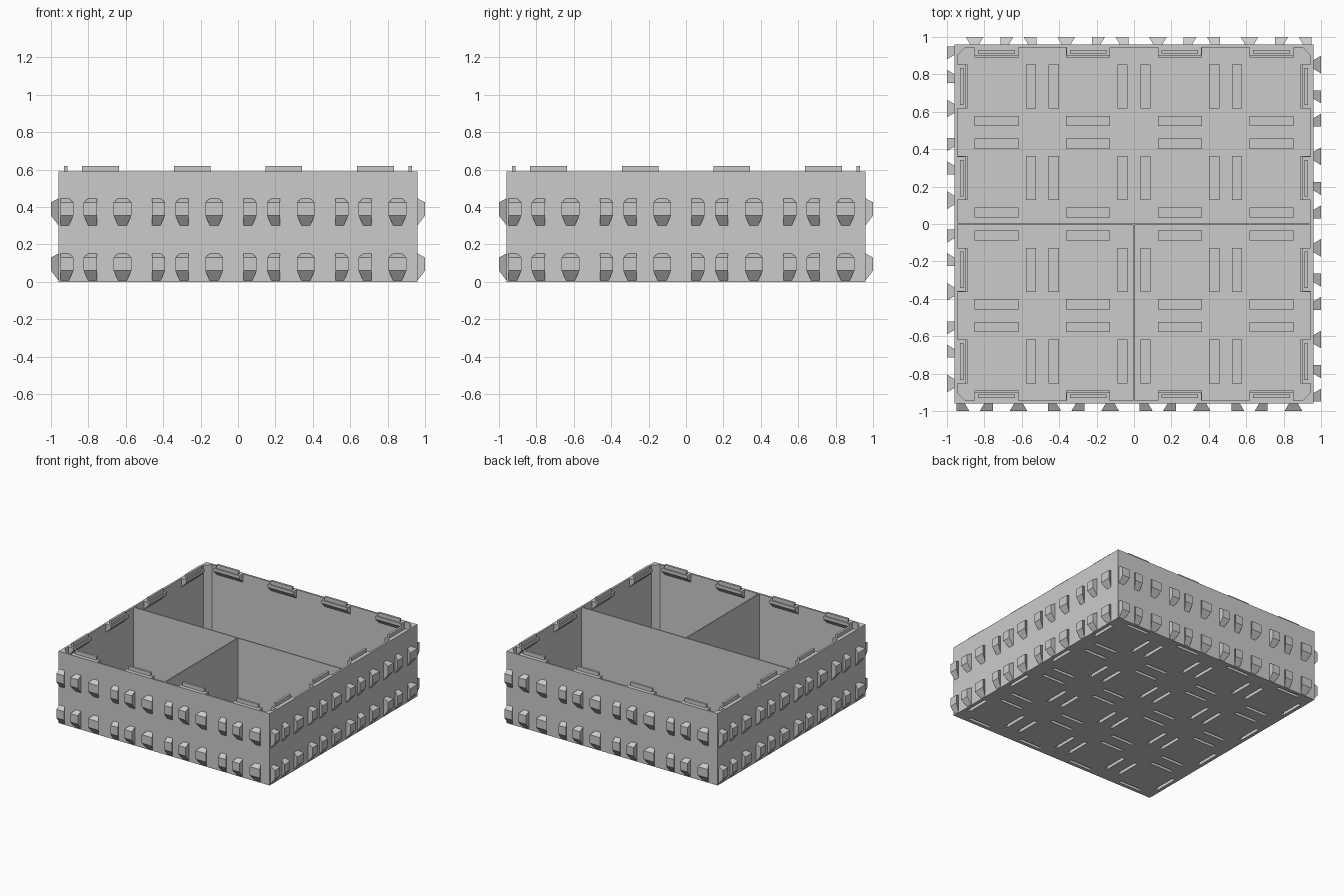
import bpy
import bmesh
from math import pi
from mathutils import Matrix, Vector

cube = bpy.data.objects.get("Cube")
if cube:
    bpy.data.objects.remove(cube, do_unlink=True)

grey = bpy.data.materials.new("plain grey")
grey.use_nodes = True
COLOUR = (0.6, 0.6, 0.6, 1)
grey.diffuse_color = COLOUR
grey.node_tree.nodes["Principled BSDF"].inputs["Base Color"].default_value = COLOUR

HALF, INNER, HEIGHT, FLOOR = 0.96, 0.945, 0.59, 0.015
CELLS = (-0.735, -0.245, 0.245, 0.735)
SLOT_OFFSET = 0.184


def add_prism(bm, bottom, top):
    """Solid between two matching loops of points."""
    lower = [bm.verts.new(p) for p in bottom]
    upper = [bm.verts.new(p) for p in top]
    n = len(lower)
    faces = [bm.faces.new(lower[::-1]), bm.faces.new(upper)]
    for i in range(n):
        j = (i + 1) % n
        faces.append(bm.faces.new((lower[i], lower[j], upper[j], upper[i])))
    bmesh.ops.recalc_face_normals(bm, faces=faces)


def add_box(bm, x0, x1, y0, y1, z0, z1):
    loop = ((x0, y0), (x1, y0), (x1, y1), (x0, y1))
    add_prism(bm, [(x, y, z0) for x, y in loop], [(x, y, z1) for x, y in loop])


def make_object(name, bm):
    mesh = bpy.data.meshes.new(name)
    bm.to_mesh(mesh)
    bm.free()
    mesh.materials.append(grey)
    obj = bpy.data.objects.new(name, mesh)
    bpy.context.collection.objects.link(obj)
    return obj


def combine(target, other, operation):
    """Apply a boolean and remove its helper."""
    other.hide_render = True
    mod = target.modifiers.new(operation.lower(), 'BOOLEAN')
    mod.operation = operation
    mod.solver = 'EXACT'
    mod.object = other
    bpy.context.view_layer.objects.active = target
    bpy.ops.object.modifier_apply(modifier=mod.name)
    bpy.data.objects.remove(other, do_unlink=True)


def four_sides(name, build):
    """Build the front part and turn a copy onto each side."""
    bm = bmesh.new()
    for turn in range(4):
        before = set(bm.verts)
        build(bm)
        new = [v for v in bm.verts if v not in before]
        bmesh.ops.rotate(bm, verts=new, cent=Vector(),
                         matrix=Matrix.Rotation(turn * pi / 2, 3, 'Z'))
    return make_object(name, bm)


def floor_boxes(name, length, width, z0, z1):
    """Four boxes round the centre of every grid cell."""
    bm = bmesh.new()
    a, b = length / 2, width / 2
    for cx in CELLS:
        for cy in CELLS:
            for s in (-SLOT_OFFSET, SLOT_OFFSET):
                add_box(bm, cx - a, cx + a, cy + s - b, cy + s + b, z0, z1)
                add_box(bm, cx + s - b, cx + s + b, cy - a, cy + a, z0, z1)
    return make_object(name, bm)


# Tray with a cavity that has chamfered corners
bm = bmesh.new()
add_box(bm, -HALF, HALF, -HALF, HALF, 0, HEIGHT)
tray = make_object("tray", bm)

bm = bmesh.new()
c = INNER - 0.045
octagon = [(c, -INNER), (INNER, -c), (INNER, c), (c, INNER),
           (-c, INNER), (-INNER, c), (-INNER, -c), (-c, -INNER)]
add_prism(bm, [(x, y, FLOOR) for x, y in octagon], [(x, y, 1) for x, y in octagon])
combine(tray, make_object("cavity", bm), 'DIFFERENCE')

# Raised slot housings and the slots open underneath
combine(tray, floor_boxes("slot_housings", 0.235, 0.055, 0.005, 0.05), 'UNION')
combine(tray, floor_boxes("slots", 0.205, 0.027, -0.05, 0.037), 'DIFFERENCE')

# Dividers
bm = bmesh.new()
add_box(bm, -0.95, 0.95, -0.005, 0.005, 0.01, HEIGHT)
make_object("long_divider", bm)
bm = bmesh.new()
add_box(bm, -0.005, 0.005, -0.95, -0.004, 0.01, HEIGHT)
make_object("short_divider", bm)


# Dovetail clips: three to a cell, in two rows
def build_clips(bm):
    flare = 0.024
    clips = ((-0.215, -0.145, 0, flare), (-0.09, -0.02, flare, 0),
             (0.07, 0.165, flare, flare))
    for base in (0, HEIGHT / 2):
        for cell in CELLS:
            for x0, x1, left, right in clips:
                x0, x1 = x0 + cell, x1 + cell
                outer = [(x0, 0.06), (x1, 0.06), (x1, 0.13), (x0, 0.13)]
                inner = [(x0 + left, 0.007), (x1 - right, 0.007),
                         (x1 - right, 0.151), (x0 + left, 0.151)]
                add_prism(bm, [(x, -1, z + base) for x, z in outer],
                          [(x, -HALF, z + base) for x, z in inner])


four_sides("dovetail_clips", build_clips)


# Wedge ledges under the rim
def build_ledges(bm):
    profile = ((-0.95, HEIGHT), (-0.9, HEIGHT), (-0.9, 0.565), (-0.95, 0.515))
    for cell in CELLS:
        add_prism(bm, [(cell - 0.117, y, z) for y, z in profile],
                  [(cell + 0.117, y, z) for y, z in profile])


four_sides("rim_ledges", build_ledges)


# Stacking tabs on the ledges
def build_tabs(bm):
    for cell in CELLS:
        add_box(bm, cell - 0.098, cell + 0.098, -0.929, -0.911, 0.58, 0.62)


four_sides("stacking_tabs", build_tabs)
